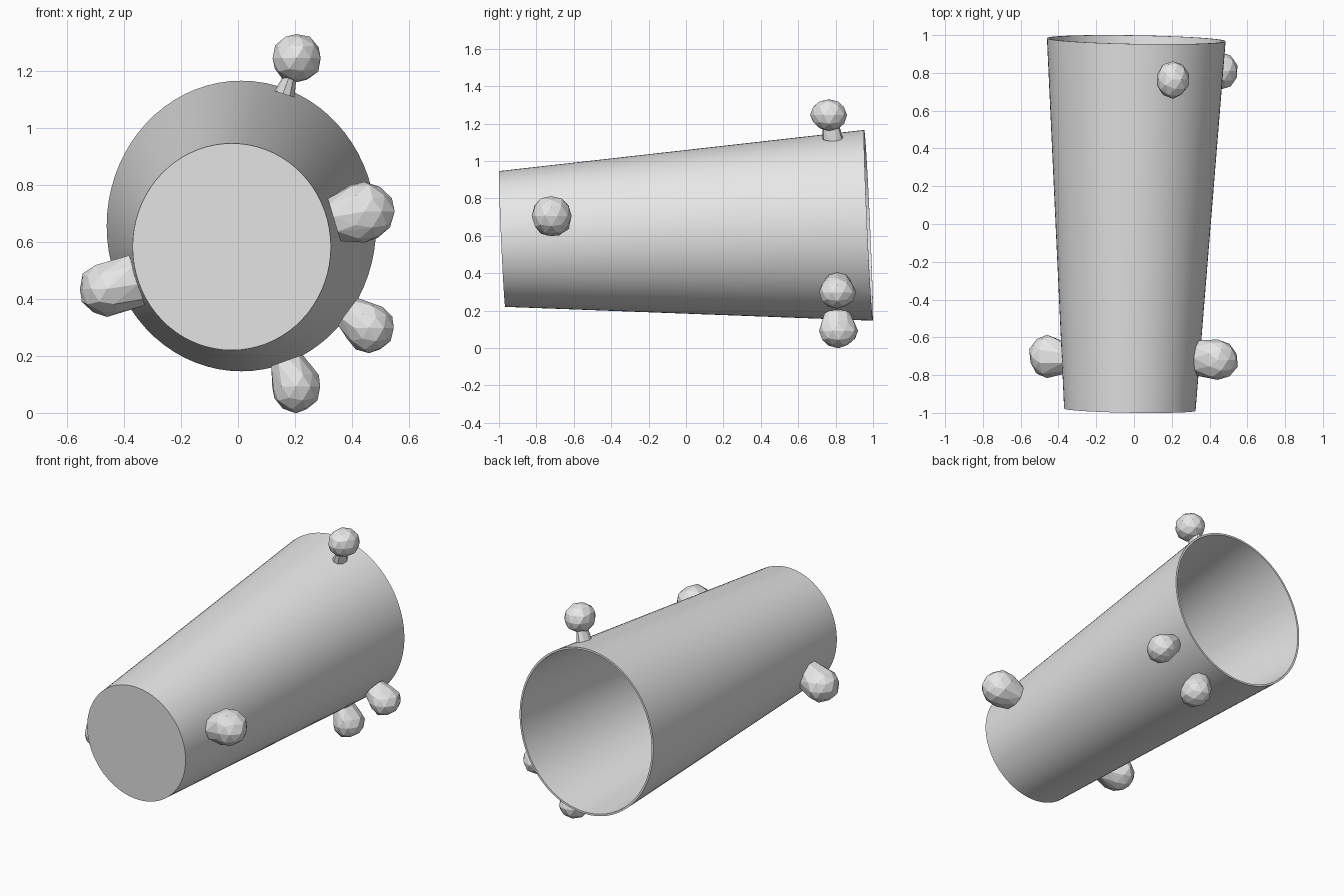
import bpy, bmesh, math, random
from mathutils import Vector

random.seed(4)
if "Cube" in bpy.data.objects:
    bpy.data.objects.remove(bpy.data.objects["Cube"], do_unlink=True)

GREY = (0.8, 0.8, 0.8, 1)
grey = bpy.data.materials.new("plain grey")
grey.use_nodes = True
grey.diffuse_color = GREY
grey.node_tree.nodes["Principled BSDF"].inputs["Base Color"].default_value = GREY


def finish(bm, name, smooth):
    bmesh.ops.recalc_face_normals(bm, faces=bm.faces[:])
    mesh = bpy.data.meshes.new(name)
    bm.to_mesh(mesh)
    bm.free()
    mesh.materials.append(grey)
    obj = bpy.data.objects.new(name, mesh)
    bpy.context.collection.objects.link(obj)
    if smooth:
        bpy.ops.object.select_all(action="DESELECT")
        obj.select_set(True)
        bpy.context.view_layer.objects.active = obj
        bpy.ops.object.shade_smooth_by_angle(angle=math.radians(30))
    return obj


# Tapered hollow cup lying on its side, open at the back
SIDES = 72
WALL = 0.012
base_end = Vector((-0.022, -0.983, 0.583))
open_end = Vector((0.012, 0.976, 0.656))
across = Vector((1, -0.017, 0))
upward = Vector((0, -0.045, 1))


def cup_ring(bm, t, inset):
    centre = base_end.lerp(open_end, t)
    wide = 0.348 + 0.125 * t - inset
    tall = 0.363 + 0.147 * t - inset
    angles = [math.tau * i / SIDES for i in range(SIDES)]
    return [bm.verts.new(centre + across * wide * math.cos(a) + upward * tall * math.sin(a))
            for a in angles]


bm = bmesh.new()
rings = [cup_ring(bm, t, inset) for t, inset in ((0, 0), (1, 0), (1, WALL), (0.01, WALL))]
for first, second in zip(rings, rings[1:]):
    for i in range(SIDES):
        j = (i + 1) % SIDES
        bm.faces.new((first[i], first[j], second[j], second[i]))
bm.faces.new(rings[0])
bm.faces.new(rings[-1])
finish(bm, "cup_body", True)


# Faceted knobs on the outside of the cup
def hull(bm, verts):
    result = bmesh.ops.convex_hull(bm, input=verts)
    spare = {v for v in result["geom_interior"] + result["geom_unused"]
             if isinstance(v, bmesh.types.BMVert) and not v.link_faces}
    bmesh.ops.delete(bm, geom=list(spare), context="VERTS")


def neck_ring(bm, centre, direction, radius, length_y):
    side = direction.cross(Vector((0, 1, 0))).normalized()
    return [bm.verts.new(centre + side * radius * math.cos(a)
                         + Vector((0, length_y * math.sin(a), 0)))
            for a in (math.tau * i / 9 for i in range(9))]


def knob(name, centre, radii, foot, foot_size, slim=False):
    centre, foot = Vector(centre), Vector(foot)
    out = (centre - foot).normalized()
    bm = bmesh.new()
    ball = bmesh.ops.create_icosphere(bm, subdivisions=2, radius=1)["verts"]
    points = [centre + Vector(a * b for a, b in zip(v.co, radii)) * random.uniform(0.95, 1.03)
              for v in ball]
    bm.clear()
    verts = [bm.verts.new(p) for p in points]
    if slim:
        hull(bm, verts)
        stem = neck_ring(bm, foot, out, *foot_size)
        stem += neck_ring(bm, foot.lerp(centre, 0.6), out, 0.02, 0.045)
        hull(bm, stem)
    else:
        hull(bm, verts + neck_ring(bm, foot, out, *foot_size))
    finish(bm, name, False)


knob("top_knob", (0.205, 0.765, 1.245), (0.088, 0.1, 0.087),
     (0.164, 0.785, 1.118), (0.038, 0.056), slim=True)
knob("front_left_knob", (0.443, -0.72, 0.706), (0.11, 0.11, 0.108),
     (0.338, -0.71, 0.675), (0.08, 0.095))
knob("front_right_knob", (-0.46, -0.7, 0.435), (0.097, 0.115, 0.1),
     (-0.355, -0.71, 0.468), (0.095, 0.08))
knob("back_left_knob", (0.46, 0.81, 0.298), (0.089, 0.1, 0.087),
     (0.384, 0.81, 0.355), (0.06, 0.07))
knob("bottom_knob", (0.203, 0.815, 0.092), (0.088, 0.105, 0.091),
     (0.17, 0.81, 0.184), (0.06, 0.07))
